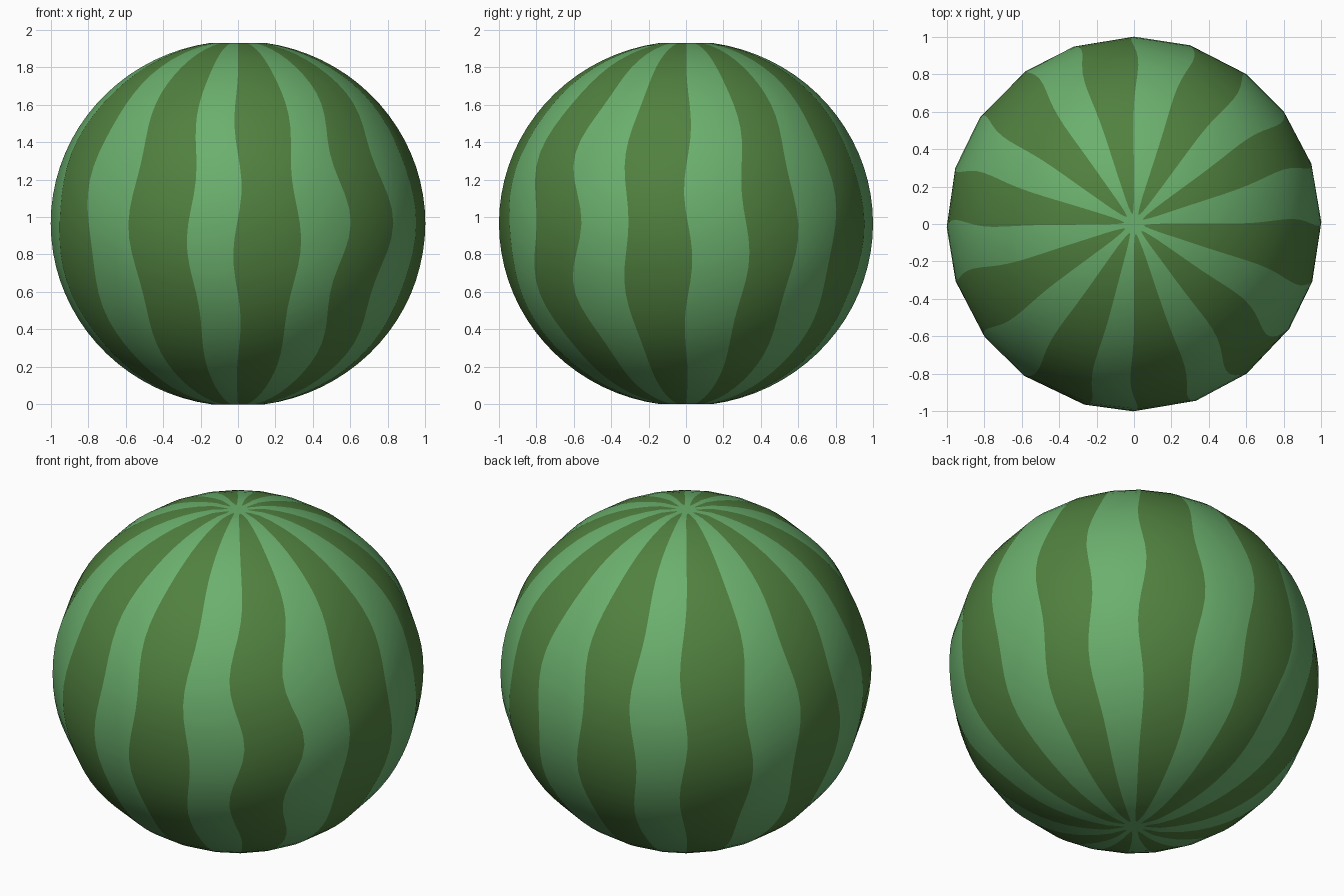
import bpy, bmesh, math

if "Cube" in bpy.data.objects:
    bpy.data.objects.remove(bpy.data.objects["Cube"])

HALF_Z = 0.965      # half height after the poles are flattened
COLUMNS = 20        # alternating dark and light stripes
RINGS = 36

# Small irregularity of each stripe edge at the equator (degrees) and wave phase
EDGE = [-0.3, 1.3, 1, 2, 0.1, 0.6, 0.8, 0.9, -0.9, 0.6,
        0, 0.7, -0.6, 1.4, 0.6, 1, -0.2, 1.2, 0.2, 2.6]
PHASE = [-0.1, 2.5, 1.5, 1.5, 1.5, 3.2, 3.2, 2.0, 0.4, 1.8,
         0.3, 2.6, 1.2, 3.0, 0.2, 2.2, 1.0, 2.8, -1.4, -0.6]
AMP = {2: 2.5, 3: 3.0}


def material(name, rgb):
    m = bpy.data.materials.new(name)
    m.diffuse_color = (*rgb, 1)
    m.use_nodes = True
    m.node_tree.nodes["Principled BSDF"].inputs["Base Color"].default_value = m.diffuse_color
    return m


def edge_angle(k, s):
    """Angle of stripe edge k at height s above the equator."""
    wave = AMP.get(k, 1.3) * (math.sin(8.4 * s + PHASE[k]) - math.sin(PHASE[k]))
    return -90 + 18 * k + EDGE[k] + wave * (1 - (s / HALF_Z) ** 4)


def ring(bm, r, s, squeeze=1.0):
    """One ring of stripe edges; squeeze narrows the dark stripes."""
    angles = [edge_angle(k, s) for k in range(COLUMNS)]
    for k in range(0, COLUMNS, 2):
        mid = (angles[k] + angles[k + 1]) / 2
        half = (angles[k + 1] - angles[k]) / 2 * squeeze
        angles[k], angles[k + 1] = mid - half, mid + half
    return [bm.verts.new((r * math.cos(math.radians(a)),
                          r * math.sin(math.radians(a)), s + HALF_Z))
            for a in angles]


bm = bmesh.new()

# Rings from bottom to top: flat pole with pointed dark tips, round body, flat pole
tips = [(0.055, 0.15), (0.065, 0.55), (0.09, 0.85)]
t0 = math.radians(8.2)
rings = [ring(bm, r, -HALF_Z, q) for r, q in tips]
for i in range(RINGS + 1):
    t = math.pi - t0 - (math.pi - 2 * t0) * i / RINGS
    s = max(-HALF_Z, min(HALF_Z, 0.975 * math.cos(t)))
    rings.append(ring(bm, math.sin(t), s))
rings += [ring(bm, r, HALF_Z, q) for r, q in reversed(tips)]

# Stripes: even columns dark, odd columns light
for a, b in zip(rings, rings[1:]):
    for k in range(COLUMNS):
        n = (k + 1) % COLUMNS
        f = bm.faces.new((a[k], a[n], b[n], b[k]))
        f.material_index = k % 2

# Light caps at the poles
bm.faces.new(rings[-1]).material_index = 1
bm.faces.new(rings[0][::-1]).material_index = 1

for f in bm.faces:
    f.smooth = True
mesh = bpy.data.meshes.new("melon")
bm.to_mesh(mesh)
bm.free()
mesh.materials.append(material("dark green stripe", (0.082, 0.218, 0.05)))
mesh.materials.append(material("light green rind", (0.147, 0.434, 0.155)))
melon = bpy.data.objects.new("melon", mesh)
bpy.context.collection.objects.link(melon)
